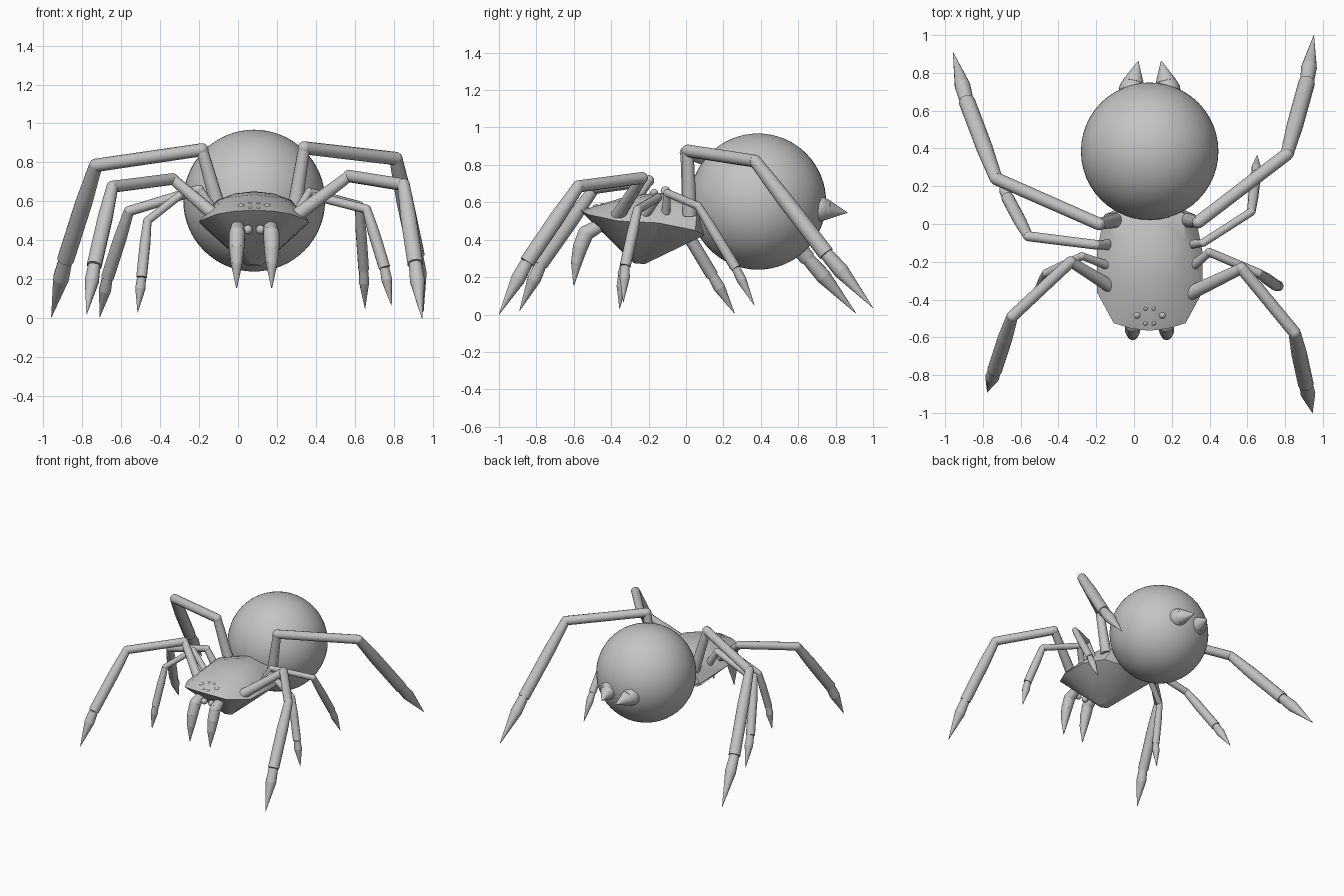
import bpy, bmesh, math
from mathutils import Vector, Matrix

if "Cube" in bpy.data.objects:
    bpy.data.objects.remove(bpy.data.objects["Cube"])

CX = 0.083  # body centre line
mat = bpy.data.materials.new("plain grey")
mat.diffuse_color = (0.55, 0.55, 0.55, 1)
mat.use_nodes = True
mat.node_tree.nodes["Principled BSDF"].inputs["Base Color"].default_value = mat.diffuse_color


def finish(bm, name, angle=40):
    me = bpy.data.meshes.new(name)
    bmesh.ops.recalc_face_normals(bm, faces=bm.faces)
    bm.to_mesh(me)
    bm.free()
    ob = bpy.data.objects.new(name, me)
    bpy.context.collection.objects.link(ob)
    me.materials.append(mat)
    bpy.ops.object.select_all(action='DESELECT')
    ob.select_set(True)
    bpy.context.view_layer.objects.active = ob
    bpy.ops.object.shade_smooth_by_angle(angle=math.radians(angle))
    return ob


def tube(bm, a, b, r1, r2, n=12):
    a, b = Vector(a), Vector(b)
    d = b - a
    m = Matrix.Translation((a + b) / 2) @ d.to_track_quat('Z', 'Y').to_matrix().to_4x4()
    bmesh.ops.create_cone(bm, cap_ends=True, segments=n, radius1=r1, radius2=r2,
                          depth=d.length, matrix=m)


def ball(bm, p, r, u=12, v=8, scale=(1, 1, 1)):
    m = Matrix.Translation(p) @ Matrix.Diagonal((*scale, 1))
    bmesh.ops.create_uvsphere(bm, u_segments=u, v_segments=v, radius=r, matrix=m)


# abdomen
bm = bmesh.new()
ball(bm, (CX, 0.385, 0.604), 0.364, 48, 32)
finish(bm, "abdomen")

# spinnerets: rounded base with pointed end
for side, name in ((-1, "left_spinneret"), (1, "right_spinneret")):
    bm = bmesh.new()
    base = Vector((CX + side * 0.095, 0.71, 0.565))
    mid = Vector((CX + side * 0.085, 0.755, 0.56))
    tip = Vector((CX + side * 0.061, 0.862, 0.545))
    ball(bm, base, 0.068, 20, 12)
    tube(bm, base, mid, 0.068, 0.055, 20)
    tube(bm, mid, tip, 0.055, 0.002, 20)
    finish(bm, name)

# head and thorax: wedge-shaped hull with a domed top and a pointed belly
half = [(0, -.565, .555), (.10, -.553, .55), (.19, -.525, .535), (.28, -.36, .50),
        (.28, -.15, .49), (.24, .05, .45), (.12, .10, .425),      # rim
        (.09, -.50, .575), (.15, -.32, .617), (0, -.30, .637),
        (.19, -.10, .607), (0, -.10, .652), (.10, -.15, .64),
        (.18, .06, .56), (0, .08, .61),                           # top
        (.04, -.25, .272), (.03, -.22, .27), (0, -.28, .275)]     # belly
bm = bmesh.new()
for x, y, z in half:
    for s in ((1, -1) if x else (1,)):
        bm.verts.new((CX + s * x, y, z))
bmesh.ops.convex_hull(bm, input=bm.verts)
finish(bm, "head_and_thorax", 35)

# eyes
bm = bmesh.new()
for s in (-1, 1):
    ball(bm, (CX + s * .067, -.48, .566), .023)
    ball(bm, (CX + s * .022, -.447, .583), .013)
    ball(bm, (CX + s * .022, -.525, .56), .013)
finish(bm, "eyes")

# fangs: thick upper part bending to a downward point
for s, name in ((-1, "left_fang"), (1, "right_fang")):
    bm = bmesh.new()
    pts = [((.085, -.47, .47), .035), ((.088, -.535, .435), .042),
           ((.09, -.565, .36), .040), ((.09, -.585, .28), .030), ((.09, -.60, .155), .002)]
    for (a, ra), (b, rb) in zip(pts, pts[1:]):
        tube(bm, (CX + s * a[0], *a[1:]), (CX + s * b[0], *b[1:]), ra, rb, 14)
        ball(bm, (CX + s * a[0], *a[1:]), ra, 14, 8)
    # small mouth part beside the fang
    ball(bm, (CX + s * .032, -.50, .455), .024)
    finish(bm, name)

# legs: body joint, upper knee, lower knee, shin end, tip, thickness
legs = {
    "left_front_leg": ((-.11, -.34, .52), (-.335, -.20, .715), (-.645, -.49, .675),
                       (-.738, -.775, .27), (-.777, -.89, .02), .034),
    "right_front_leg": ((.29, -.37, .52), (.57, -.235, .73), (.85, -.575, .685),
                        (.91, -.85, .28), (.945, -1.0, .0), .036),
    "left_second_leg": ((-.11, -.23, .52), (-.275, -.17, .65), (-.465, -.26, .50),
                        (-.495, -.34, .21), (-.515, -.355, .03), .024),
    "right_second_leg": ((.30, -.23, .52), (.40, -.15, .625), (.66, -.26, .56),
                         (.752, -.325, .26), (.788, -.335, .065), .026),
    "left_third_leg": ((-.11, -.11, .52), (-.20, -.11, .66), (-.56, -.065, .55),
                       (-.67, .14, .21), (-.71, .26, .005), .029),
    "right_third_leg": ((.29, -.11, .52), (.365, -.10, .65), (.622, .065, .58),
                        (.645, .265, .25), (.652, .365, .05), .024),
    "left_back_leg": ((-.09, .02, .53), (-.185, .0, .865), (-.73, .24, .785),
                      (-.885, .65, .30), (-.958, .91, .005), .038),
    "right_back_leg": ((.285, .02, .53), (.34, .01, .875), (.81, .37, .82),
                       (.915, .75, .325), (.952, 1.0, .035), .038),
}
for name, (a, b, c, d, e, r) in legs.items():
    a, b, c, d, e = map(Vector, (a, b, c, d, e))
    bm = bmesh.new()
    tube(bm, a, b, r * 1.05, r * .8)           # hip
    ball(bm, b, r * .88)
    tube(bm, b, c, r * .88, r * .9)            # thigh
    ball(bm, c, r * .9)
    tube(bm, c, c.lerp(d, .4), r * .9, r * 1.15)
    tube(bm, c.lerp(d, .4), d, r * 1.15, r * 1.15)   # shin
    f = d.lerp(e, .32)
    tube(bm, d, f, r * .95, r * 1.1)           # ankle
    tube(bm, f, e, r * 1.1, .001)              # claw
    finish(bm, name)
